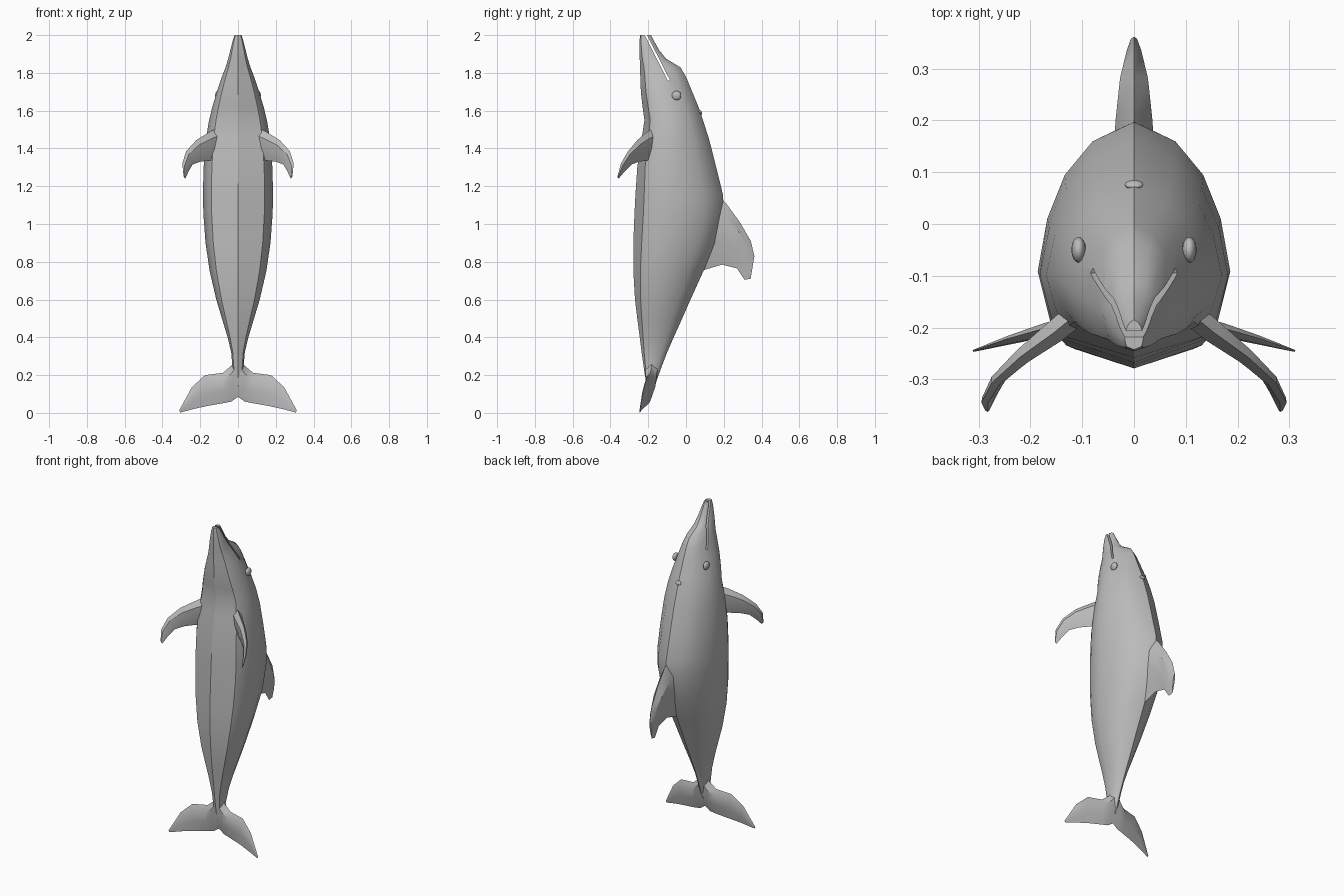
import bpy, bmesh, math
from mathutils import Vector

old = bpy.data.objects.get("Cube")
if old:
    bpy.data.objects.remove(old, do_unlink=True)

# Single skin colour
grey = bpy.data.materials.new("skin_grey")
grey.use_nodes = True
COLOUR = (0.5, 0.5, 0.5, 1)
grey.diffuse_color = COLOUR
grey.node_tree.nodes["Principled BSDF"].inputs["Base Color"].default_value = COLOUR


def shade(obj, angle=30):
    bpy.ops.object.select_all(action='DESELECT')
    obj.select_set(True)
    bpy.context.view_layer.objects.active = obj
    bpy.ops.object.shade_smooth_by_angle(angle=math.radians(angle))


def loft(name, rings):
    """Skin a list of equal-length closed rings and cap both ends."""
    bm = bmesh.new()
    loops = [[bm.verts.new(p) for p in ring] for ring in rings]
    n = len(loops[0])
    for a, b in zip(loops, loops[1:]):
        for i in range(n):
            j = (i + 1) % n
            bm.faces.new((a[i], a[j], b[j], b[i]))
    bm.faces.new(loops[0])
    bm.faces.new(loops[-1])
    bmesh.ops.recalc_face_normals(bm, faces=bm.faces)
    mesh = bpy.data.meshes.new(name)
    bm.to_mesh(mesh)
    bm.free()
    mesh.materials.append(grey)
    obj = bpy.data.objects.new(name, mesh)
    bpy.context.collection.objects.link(obj)
    return obj


def fin(name, sections, normal):
    """Loft lens-shaped sections given as (leading point, trailing point, half thickness)."""
    rings = []
    for lead, trail, t in sections:
        a, b, off = Vector(lead), Vector(trail), Vector(normal) * t
        m1, m2 = a.lerp(b, 0.22), a.lerp(b, 0.6)
        rings.append([a, m1 + off, m2 + off * 0.8, b, m2 - off * 0.8, m1 - off])
    obj = loft(name, rings)
    shade(obj)
    return obj


def ellipsoid(name, loc, scale, rot=(0, 0, 0)):
    bpy.ops.mesh.primitive_uv_sphere_add(segments=16, ring_count=8, radius=1,
                                         location=loc, rotation=rot)
    obj = bpy.context.object
    obj.name = name
    obj.scale = scale
    obj.data.materials.append(grey)
    shade(obj, 60)
    return obj


# Body: half cross-section (share of width, share of depth from belly to back)
HALF = [(0, 0), (0.76, 0.10), (0.87, 0.17), (1, 0.38), (0.9, 0.6), (0.72, 0.78), (0.43, 0.92), (0, 1)]
SECTION = HALF + [(-x, d) for x, d in HALF[-2:0:-1]]

# Body stations: height, belly y, back y, half width
STATIONS = [
    (0.14, -0.205, -0.165, 0.012), (0.20, -0.218, -0.145, 0.026),
    (0.25, -0.225, -0.127, 0.030), (0.32, -0.235, -0.100, 0.036),
    (0.40, -0.245, -0.065, 0.055), (0.50, -0.258, -0.020, 0.085),
    (0.60, -0.270, 0.024, 0.115), (0.75, -0.279, 0.092, 0.150),
    (0.90, -0.279, 0.165, 0.172), (1.05, -0.273, 0.198, 0.183),
    (1.15, -0.268, 0.197, 0.186), (1.30, -0.258, 0.160, 0.182),
    (1.45, -0.235, 0.122, 0.170), (1.55, -0.220, 0.090, 0.153),
    (1.62, -0.230, 0.066, 0.136), (1.70, -0.239, 0.033, 0.112),
    (1.78, -0.242, 0.000, 0.085), (1.83, -0.244, -0.030, 0.066),
    (1.875, -0.245, -0.105, 0.052), (1.92, -0.246, -0.142, 0.041),
    (1.97, -0.246, -0.170, 0.028), (2.00, -0.243, -0.185, 0.018),
]
body = loft("body", [[(x * w, yb + d * (yt - yb), z) for x, d in SECTION]
                     for z, yb, yt, w in STATIONS])

# Mouth: slit between the jaws
bpy.ops.mesh.primitive_cube_add(size=1, location=(0, -0.181, 1.938), rotation=(0.472, 0, 0))
cutter = bpy.context.object
cutter.name = "mouth_cutter"
cutter.scale = (0.5, 0.011, 0.4)
cutter.hide_render = True
cutter.data.materials.append(grey)
cut = body.modifiers.new("mouth", 'BOOLEAN')
cut.operation = 'DIFFERENCE'
cut.solver = 'EXACT'
cut.object = cutter
bpy.context.view_layer.objects.active = body
bpy.ops.object.modifier_apply(modifier=cut.name)
bpy.data.objects.remove(cutter, do_unlink=True)
shade(body)

# Dorsal fin
fin("dorsal_fin", [
    ((0, 0.13, 1.17), (0, 0.04, 0.74), 0.042),
    ((0, 0.212, 1.11), (0, 0.19, 0.785), 0.035),
    ((0, 0.285, 1.01), (0, 0.27, 0.765), 0.027),
    ((0, 0.343, 0.91), (0, 0.31, 0.705), 0.014),
    ((0, 0.362, 0.83), (0, 0.342, 0.71), 0.006),
], (1, 0, 0))

# Flippers and eyes on both sides
FLIPPER = [
    ((0.100, -0.165, 1.515), (0.100, -0.165, 1.335), 0.024),
    ((0.155, -0.210, 1.485), (0.155, -0.210, 1.335), 0.022),
    ((0.220, -0.257, 1.445), (0.200, -0.250, 1.330), 0.016),
    ((0.275, -0.307, 1.385), (0.240, -0.288, 1.315), 0.011),
    ((0.295, -0.345, 1.320), (0.262, -0.325, 1.278), 0.008),
    ((0.287, -0.361, 1.255), (0.279, -0.357, 1.240), 0.004),
]
for side, s in (("left", 1), ("right", -1)):
    fin(side + "_flipper",
        [((s * a[0], *a[1:]), (s * b[0], *b[1:]), t) for a, b, t in FLIPPER],
        (s * 0.7, 0.7, 0))
    ellipsoid(side + "_eye", (s * 0.107, -0.05, 1.68), (0.014, 0.025, 0.025))

# Tail fluke, lofted from tip to tip
FLUKE = [
    ((0.000, -0.180, 0.31), (0.000, -0.188, 0.085), 0.036),
    ((0.035, -0.183, 0.25), (0.035, -0.190, 0.060), 0.030),
    ((0.080, -0.188, 0.212), (0.075, -0.195, 0.052), 0.020),
    ((0.175, -0.202, 0.200), (0.165, -0.212, 0.036), 0.013),
    ((0.245, -0.222, 0.135), (0.230, -0.228, 0.022), 0.008),
    ((0.312, -0.245, 0.012), (0.305, -0.245, 0.002), 0.002),
]
mirrored = [((-a[0], *a[1:]), (-b[0], *b[1:]), t) for a, b, t in FLUKE[:0:-1]]
fin("tail_fluke", mirrored + FLUKE, (0, 1, 0))

# Blowhole
ellipsoid("blowhole", (0, 0.076, 1.59), (0.018, 0.008, 0.013), (0.4, 0, 0))
